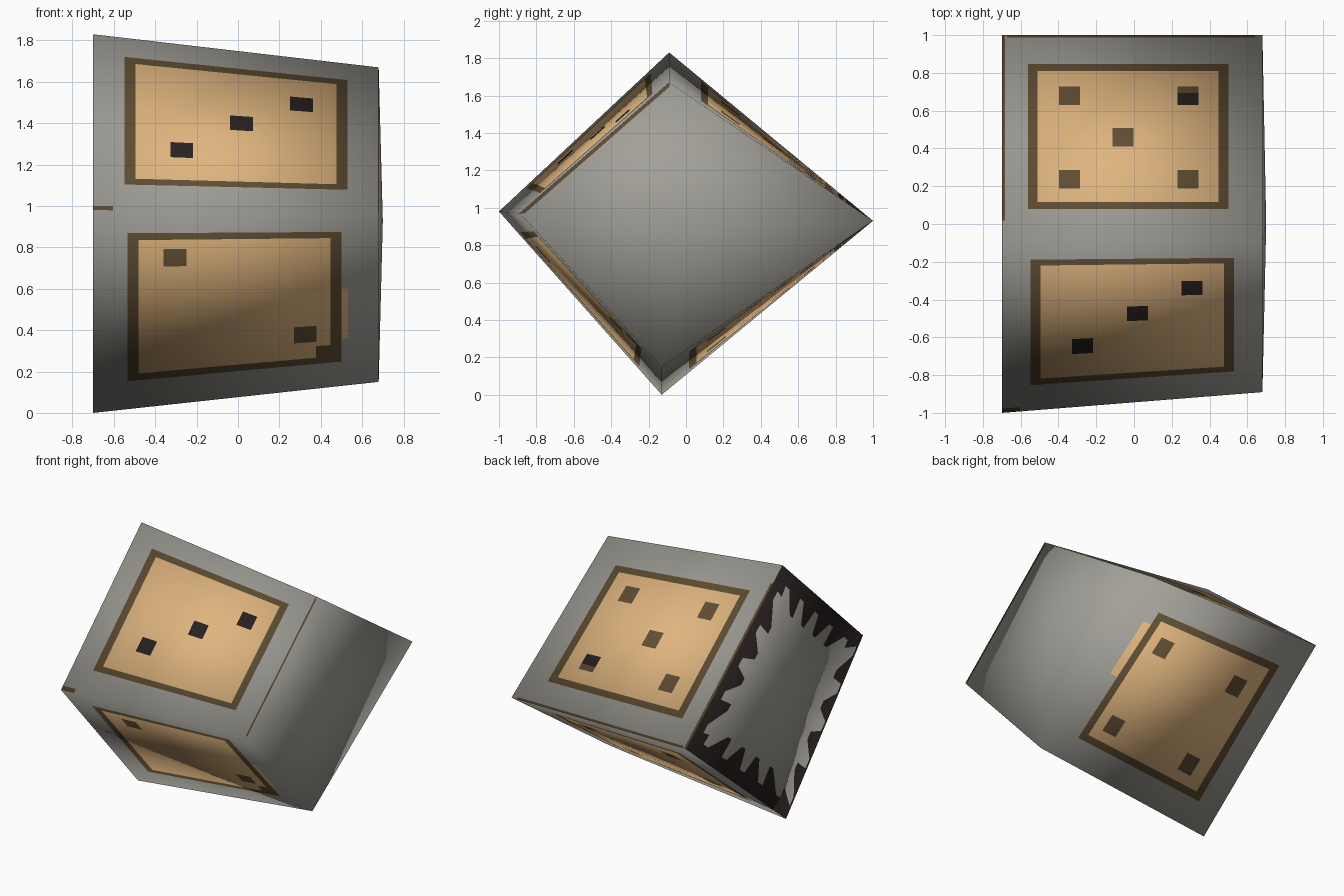
import bpy
from mathutils import Vector

if "Cube" in bpy.data.objects:
    bpy.data.objects.remove(bpy.data.objects["Cube"])

# ---- flat colours
COLOURS = [("grey stone", (0.36, 0.35, 0.315)), ("tan panel", (0.74, 0.46, 0.21)),
           ("brown border", (0.118, 0.077, 0.034)), ("dark ink", (0.022, 0.015, 0.015))]
GREY, TAN, BROWN, DARK = range(4)

# ---- corner profile (y, z): top, front, bottom, back edge at the left and right end
LEFT = [Vector((-0.7, y, z)) for y, z in ((-0.09, 1.83), (-1, 0.98), (-0.13, 0), (1, 0.93))]
RIGHT = [Vector((0.68, y, z)) for y, z in ((-0.09, 1.67), (-0.89, 0.97), (-0.13, 0.15), (1, 0.93))]
CENTRE = Vector((0, -0.05, 0.93))

# soft corner normals, averaged from the three faces that meet
side_n = []
for i in range(4):
    j = (i + 1) % 4
    n = (LEFT[j] - LEFT[i]).cross(RIGHT[i] - LEFT[i]).normalized()
    side_n.append(n if n.dot(LEFT[i] - CENTRE) > 0 else -n)


def corner(pts, i, x):
    return pts[i], (side_n[i] + side_n[i - 1] + Vector((x, 0, 0))).normalized()


L = [corner(LEFT, i, -1) for i in range(4)]
R = [corner(RIGHT, i, 1) for i in range(4)]

verts, normals, faces, mats, index = [], [], [], [], {}


def lerp(a, b, t):
    return a[0].lerp(b[0], t), a[1].lerp(b[1], t)


def add_vert(p):
    key = tuple(round(c, 4) for c in p[0])
    if key not in index:
        index[key] = len(verts)
        verts.append(tuple(p[0]))
        normals.append(tuple(p[1].normalized()))
    return index[key]


def add_face(points, mat):
    n = (points[1][0] - points[0][0]).cross(points[2][0] - points[0][0])
    if n.dot(sum((p[1] for p in points), Vector((0, 0, 0)))) < 0:
        points = points[::-1]
    ids = [add_vert(p) for p in points]
    if len(set(ids)) == len(ids):
        faces.append(ids)
        mats.append(mat)


def painted_side(a, b, rects):
    """Side between edges a and b; u runs left to right, v from a to b.
    Each rect is (u0, v0, u1, v1, colour), later ones on top."""
    us = sorted({0.0, 1.0} | {round(r[k], 3) for r in rects for k in (0, 2)})
    vs = sorted({0.0, 1.0} | {round(r[k], 3) for r in rects for k in (1, 3)})

    def at(u, v):
        return lerp(lerp(L[a], R[a], u), lerp(L[b], R[b], u), v)
    for u0, u1 in zip(us, us[1:]):
        for v0, v1 in zip(vs, vs[1:]):
            u, v, mat = (u0 + u1) / 2, (v0 + v1) / 2, GREY
            for r in rects:
                if r[0] < u < r[2] and r[1] < v < r[3]:
                    mat = r[4]
            add_face([at(u0, v0), at(u1, v0), at(u1, v1), at(u0, v1)], mat)


def panel(u0, v0, u1, v1, pips, mat):
    """Bordered panel with its pips."""
    rects = [(u0, v0, u1, v1, BROWN), (u0 + .038, v0 + .035, u1 - .038, v1 - .035, TAN)]
    return rects + [(u - .04, v - .045, u + .04, v + .045, mat) for u, v in pips]


def cap(ring, centre, depths, colours):
    """End face: a rim of varying depth around a grey middle."""
    n = len(depths[0])
    for i in range(4):
        a, b = ring[i], ring[(i + 1) % 4]
        d = depths[i] + [depths[(i + 1) % 4][0]]
        for k in range(n):
            p, q = lerp(a, b, k / n), lerp(a, b, (k + 1) / n)
            pi, qi = lerp(p, centre, d[k]), lerp(q, centre, d[k + 1])
            add_face([p, q, qi, pi], colours[i])
            add_face([pi, qi, centre], GREY)


TOP, FRONT, BOTTOM, BACK = range(4)

# upper front: three pips, and a worn spot on the edge
painted_side(FRONT, TOP, panel(.11, .15, .89, .89, [(.31, .365), (.52, .55), (.73, .70)], DARK)
             + [(0, 0, .07, .025, BROWN)])
# upper back: five pips, worn edges
painted_side(TOP, BACK, panel(.10, .155, .87, .86, [(.26, .30), (.26, .706), (.465, .505), (.714, .30)], BROWN)
             + [(.674, .661, .754, .72, DARK), (.674, .72, .754, .751, BROWN),
                (.02, .988, .97, 1, BROWN), (0, .1, .012, 1, BROWN)])
# lower front: two pips, with a smudge beside the panel
painted_side(BOTTOM, FRONT, panel(.12, .14, .87, .885, [(.286, .757), (.743, .31)], BROWN)
             + [(.78, .175, .832, .24, BROWN), (.87, .27, .893, .56, TAN)])
# lower back: four pips, with a smudge beside the panel
painted_side(BOTTOM, BACK, panel(.12, .13, .86, .85, [(.27, .26), (.27, .68), (.73, .26), (.73, .70)], BROWN)
             + [(.86, .48, .905, .78, TAN)])

# left end: dark zigzag rim, shallower along the lower front
teeth = [.25] + [.14, .14, .34, .34] * 4 + [.14, .14]
low_teeth = [.22] + [.03, .03, .2, .2] * 4 + [.03, .03]
mid_l = sum(LEFT, Vector((0, 0, 0))) / 4
cap(L, (mid_l, Vector((-1, 0, 0))), [teeth, low_teeth, teeth, teeth], [DARK] * 4)

# right end: plain, slightly bulged, brown line along the upper front edge
cap(R, (Vector((0.7, 0, 0.93)), Vector((1, 0, 0))), [[.03]] * 4, [BROWN, GREY, GREY, GREY])

# ---- one mesh for the block, with soft corner shading
mesh = bpy.data.meshes.new("pip_block")
mesh.from_pydata(verts, [], faces)
for name, rgb in COLOURS:
    m = bpy.data.materials.new(name)
    m.diffuse_color = (*rgb, 1)
    m.use_nodes = True
    m.node_tree.nodes["Principled BSDF"].inputs["Base Color"].default_value = m.diffuse_color
    mesh.materials.append(m)
for poly, mat in zip(mesh.polygons, mats):
    poly.material_index = mat
    poly.use_smooth = True
mesh.validate()
mesh.update()
mesh.normals_split_custom_set([normals[l.vertex_index] for l in mesh.loops])
block = bpy.data.objects.new("pip_block", mesh)
bpy.context.collection.objects.link(block)
